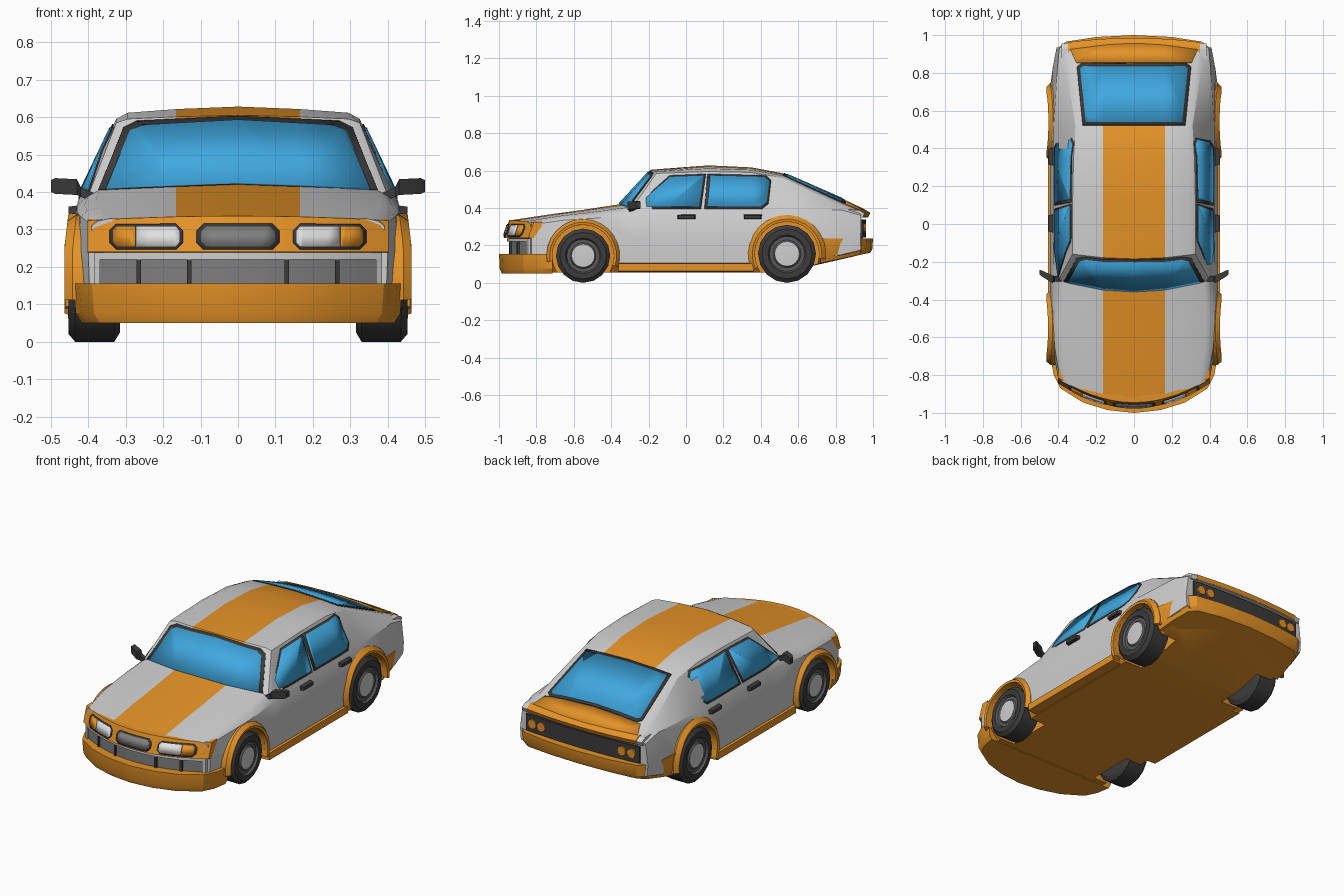
import bpy, bmesh, math
from mathutils import Vector

if "Cube" in bpy.data.objects:
    bpy.data.objects.remove(bpy.data.objects["Cube"])


def material(name, r, g, b):
    m = bpy.data.materials.new(name)
    m.diffuse_color = (r, g, b, 1)
    m.use_nodes = True
    m.node_tree.nodes["Principled BSDF"].inputs["Base Color"].default_value = m.diffuse_color
    return m


WHITE = material("body white", .62, .62, .62)
ORANGE = material("orange", .78, .29, .02)
BLUE = material("glass blue", .05, .39, .74)
DARK = material("dark trim", .045, .045, .045)
GREY = material("grille grey", .21, .21, .21)
RIM = material("rim grey", .1, .1, .1)
LAMP = material("lamp white", .75, .75, .75)


def finish(name, bm, mats):
    me = bpy.data.meshes.new(name)
    bm.to_mesh(me)
    bm.free()
    ob = bpy.data.objects.new(name, me)
    bpy.context.collection.objects.link(ob)
    for m in mats:
        me.materials.append(m)
    return ob


def loft(name, rings, mats, rule=lambda i, j: 0, cap=True):
    """Skin a list of equal closed rings."""
    bm = bmesh.new()
    vs = [[bm.verts.new(p) for p in r] for r in rings]
    n = len(rings[0])
    for i in range(len(rings) - 1):
        for j in range(n):
            k = (j + 1) % n
            f = bm.faces.new((vs[i][j], vs[i][k], vs[i + 1][k], vs[i + 1][j]))
            f.material_index = rule(i, j)
    if cap:
        bm.faces.new(vs[0])
        bm.faces.new(vs[-1])
    bmesh.ops.remove_doubles(bm, verts=bm.verts, dist=1e-5)
    bmesh.ops.recalc_face_normals(bm, faces=bm.faces)
    return finish(name, bm, mats)


def bar(name, prof, x0, x1, bow, mat, n=12, sag=0):
    """Extrude a (y, z) profile across x, bowed in plan."""
    rings = []
    for i in range(n + 1):
        x = x0 + (x1 - x0) * i / n
        q = (x / .4) ** 2
        rings.append([(x, y + bow * q, z - (sag * q if z > .3 else 0)) for y, z in prof])
    return loft(name, rings, [mat])


def box_bar(name, y0, y1, z0, z1, x0, x1, bow, mat, n=12):
    return bar(name, [(y0, z0), (y1, z0), (y1, z1), (y0, z1)], x0, x1, bow, mat, n)


def lathe(name, prof, s, cy, cz, mats, rule=lambda i, j: 0, n=16):
    rings = [[(s * x, cy + r * math.cos(2 * math.pi * k / n), cz + r * math.sin(2 * math.pi * k / n))
              for k in range(n)] for x, r in prof]
    return loft(name, rings, mats, rule, cap=False)


def patch(name, src, axis, sign, poly, mat, thick):
    """Thin plate: the part of src inside a convex outline seen along an axis."""
    bm = bmesh.new()
    bm.from_mesh(src.data)
    bmesh.ops.delete(bm, geom=[f for f in bm.faces if f.normal[axis] * sign < .3], context='FACES')
    bmesh.ops.triangulate(bm, faces=bm.faces)
    ax = Vector((0, 0, 0))
    ax[axis] = 1

    def to3(u, v):
        c = [u, v]
        c.insert(axis, 0)
        return Vector(c)
    pts = [to3(*p) for p in poly]
    mid = sum(pts, Vector()) / len(pts)
    for a, b in zip(pts, pts[1:] + pts[:1]):
        no = (b - a).cross(ax).normalized()
        if no.dot(a - mid) < 0:
            no = -no
        bmesh.ops.bisect_plane(bm, geom=bm.verts[:] + bm.edges[:] + bm.faces[:],
                               plane_co=a, plane_no=no, clear_outer=True)
    for f in bm.faces:
        f.material_index = 0
    ob = finish(name, bm, [mat])
    mod = ob.modifiers.new("plate", 'SOLIDIFY')
    mod.thickness, mod.offset = thick, 1
    return ob


def sym(pts):
    return pts + [(-u, v) for u, v in reversed(pts) if u]


def octagon(x0, x1, z0, z1, c):
    return [(x0 + c, z0), (x1 - c, z0), (x1, z0 + c), (x1, z1 - c),
            (x1 - c, z1), (x0 + c, z1), (x0, z1 - c), (x0, z0 + c)]


# Body shell: y, bow, half width, belt z, belt x, edge z, edge x, top z
stations = [
    (-.935, .11, .40, .31, .39, .322, .375, .335),
    (-.72, .06, .432, .335, .42, .35, .402, .367),
    (-.55, .05, .44, .345, .43, .365, .41, .39),
    (-.355, .06, .445, .365, .43, .39, .40, .42),
    (-.185, .04, .445, .375, .428, .585, .325, .605),
    (.12, 0, .445, .38, .425, .595, .325, .628),
    (.35, 0, .445, .385, .425, .59, .32, .617),
    (.52, 0, .445, .39, .425, .56, .31, .585),
    (.85, -.02, .43, .39, .405, .41, .36, .44),
    (.955, -.02, .41, .36, .395, .375, .375, .39)]
rings = []
for y, bow, xw, zb, xb, ze, xe, zt in stations:
    low = .055 if y < .6 else .13 if y < .9 else .155
    half = [(0, low), (xw - .05, low), (xw - .005, max(.105, low + .02)), (xw, .24), (xb, zb), (xe, ze),
            (xe - .03, (ze + zt) / 2), (.165, zt - .2 * (zt - ze)), (0, zt)]
    full = half + [(-x, z) for x, z in half[-2:0:-1]]
    rings.append([(x, y + bow * (x / .4) ** 2, z) for x, z in full])
# underside, sills and centre stripe are orange
body = loft("body", rings, [WHITE, ORANGE], lambda i, j: 1 if j in (0, 1, 7, 8, 14, 15) else 0)

# Windscreen and rear window
patch("windscreen_frame", body, 1, -1,
      sym([(.385, .37), (.305, .57), (.27, .588), (0, .601)]), DARK, .004)
patch("windscreen", body, 1, -1,
      sym([(.366, .37), (.288, .56), (.255, .575), (0, .589)]), BLUE, .007)
patch("rear_window_frame", body, 2, 1, sym([(.272, .522), (.302, .83), (.28, .85)]), DARK, .004)
patch("rear_window", body, 2, 1, sym([(.255, .538), (.285, .82), (.268, .834)]), BLUE, .007)
patch("rear_deck", body, 2, 1, sym([(.305, .853), (.36, .975)]), ORANGE, .003)

# Side windows
side_windows = {
    "front_side": [(-.268, .405), (-.085, .563), (.095, .57), (.07, .405)],
    "rear_side": [(.115, .405), (.13, .57), (.42, .563), (.445, .54), (.432, .43), (.40, .405)]}
for s in (1, -1):
    for label, poly in side_windows.items():
        cu = sum(p[0] for p in poly) / len(poly)
        cv = .488
        outer = [(cu + (u - cu) * 1.08, cv + (v - cv) * 1.13) for u, v in poly]
        patch(label + "_window_frame", body, 0, s, outer, DARK, .004)
        patch(label + "_window", body, 0, s, poly, BLUE, .007)

# Wheels, wheel wells and arch flares
tyre = [(.315, 0), (.315, .12), (.33, .145), (.435, .145), (.452, .125), (.452, .095),
        (.44, .088), (.44, .07), (.448, .062), (.452, 0)]
axles = [("front", -.55, .145, .145, .165, .196, -18, 190),
         ("rear", .54, .155, .155, .172, .208, -8, 205)]
for label, cy, cz, r, ri, ro, a0, a1 in axles:
    for s in (1, -1):
        lathe(label + "_wheel", [(x, q * r / .145) for x, q in tyre], s, cy, cz, [DARK, RIM, WHITE],
              lambda i, j: 0 if i < 5 else 1 if i < 8 else 2)
        cut = lathe("well_cutter", [(.29, 0), (.29, ri), (.6, ri), (.6, 0)], s, cy, cz,
                    [WHITE, ORANGE], lambda i, j: 1, 24)
        mod = body.modifiers.new("well", 'BOOLEAN')
        mod.operation, mod.object = 'DIFFERENCE', cut
        bpy.context.view_layer.objects.active = body
        bpy.ops.object.modifier_apply(modifier=mod.name)
        bpy.data.objects.remove(cut)
        arch = []
        for k in range(17):
            a = math.radians(a0 + (a1 - a0) * k / 16)
            ring = []
            for q, x in ((ri, .39), (ri, .46), (ri + .014, .464), (ro, .442), (ro, .39)):
                z = cz + q * math.sin(a)
                ring.append((s * (x - .12 * max(0, z - .25)), cy + q * math.cos(a), z))
            arch.append(ring)
        loft(label + "_arch_flare", arch, [ORANGE])


# Bumpers: plan outline slabs, tucked in towards the bottom
def bumper(name, half, ztop, zlow):
    out = half + [(-x, y) for x, y in reversed(half) if x]
    back = half[-1][1]
    levels = []
    for k, t in ((1, 1), (.985, .25), (.95, 0)):
        levels.append([(x * k, back + (y - back) * k, zlow(y) + (ztop - zlow(y)) * t) for x, y in out])
    loft(name, levels, [ORANGE])


bumper("front_bumper", [(0, -1), (.14, -.985), (.27, -.945), (.39, -.87), (.425, -.80), (.44, -.715)],
       .155, lambda y: .05)
bumper("rear_bumper", [(0, 1), (.2, .99), (.36, .965), (.405, .93), (.43, .83), (.445, .72)],
       .238, lambda y: .105 + (y - .72) * .2)

# Nose panel with lamps and grille plates
nose = bar("nose_panel", [(-.90, .338), (-.945, .336), (-.975, .24), (-.90, .235)],
           -.402, .402, .13, ORANGE, 14, .012)
patch("centre_grille_frame", nose, 1, -1, octagon(-.11, .11, .246, .314, .018), DARK, .004)
patch("centre_grille", nose, 1, -1, octagon(-.098, .098, .253, .306, .014), GREY, .007)
for s in (1, -1):
    flip = lambda pts: [(s * u, v) for u, v in pts]
    patch("headlamp_frame", nose, 1, -1, flip(octagon(.147, .342, .246, .314, .018)), DARK, .004)
    patch("headlamp", nose, 1, -1,
          flip([(.165, .253), (.27, .253), (.27, .306), (.165, .306), (.155, .295), (.155, .264)]), LAMP, .007)
    patch("indicator", nose, 1, -1,
          flip([(.272, .253), (.32, .253), (.331, .264), (.331, .295), (.32, .306), (.272, .306)]), ORANGE, .007)

# Lower grille
box_bar("lower_grille", -.947, -.90, .14, .222, -.368, .368, .12, GREY)
box_bar("grille_top_rim", -.957, -.90, .22, .238, -.385, .385, .12, WHITE)
for x in (-.265, -.13, .13, .265):
    box_bar("grille_bar", -.957, -.93, .14, .22, x - .006, x + .006, .12, DARK, 1)
for s in (1, -1):
    box_bar("grille_side_rim", -.957, -.90, .14, .222, s * .368, s * .385, .12, WHITE, 1)

# Tail: lip, dark panel, round lamps
lip = [(.90, .35), (.975, .352), (.985, .375), (.955, .392), (.90, .395)]
bar("tail_lip", [(y - .003, z - .003) for y, z in lip], -.385, .385, -.03, WHITE)
bar("tail_lip_stripe", lip, -.35, .35, -.03, ORANGE)
box_bar("tail_panel", .92, .963, .242, .338, -.365, .365, -.02, DARK)
for s in (1, -1):
    for x in (.258, .318):
        y = .963 - .02 * (x / .4) ** 2
        ring = [(s * x + .027 * math.cos(k * math.pi / 5), .292 + .027 * math.sin(k * math.pi / 5))
                for k in range(10)]
        loft("tail_lamp", [[(u, yy, v) for u, v in ring] for yy in (y - .02, y + .008)], [ORANGE])

# Sills, door handles, mirrors
for s in (1, -1):
    def blocks(name, sections, mat):
        loft(name, [[(s * x, y + a * hy, z + b * hz) for a, b in ((-1, -1), (1, -1), (1, 1), (-1, 1))]
                    for x, y, z, hy, hz in sections], [mat])
    blocks("sill", [(.39, 0, .082, .36, .024), (.454, 0, .082, .36, .02)], ORANGE)
    for y in (.003, .357):
        blocks("door_handle", [(.42, y, .352, .05, .013), (.452, y, .352, .043, .009)], DARK)
    blocks("mirror", [(.385, -.29, .385, .014, .012), (.42, -.29, .40, .014, .013),
                      (.43, -.293, .413, .02, .021), (.488, -.262, .416, .016, .021),
                      (.499, -.255, .416, .012, .016)], DARK)

# Smooth rounded surfaces, keep creases sharp
for ob in bpy.context.scene.objects:
    ob.select_set(True)
bpy.context.view_layer.objects.active = body
bpy.ops.object.shade_smooth_by_angle(angle=math.radians(25))
